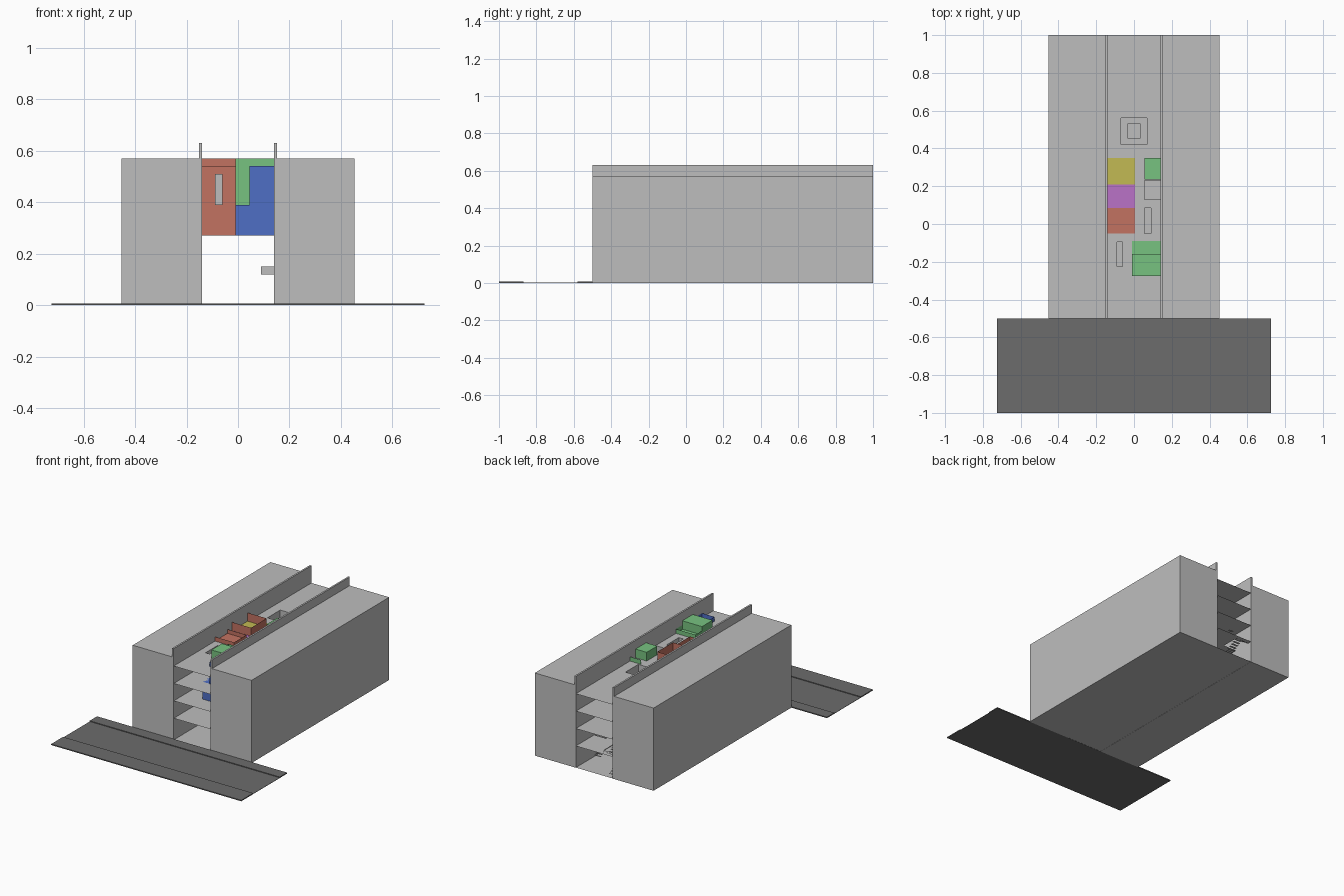
import bpy, bmesh

if "Cube" in bpy.data.objects:
    bpy.data.objects.remove(bpy.data.objects["Cube"])


def lin(c):
    c /= 255
    return c / 12.92 if c <= 0.04045 else ((c + 0.055) / 1.055) ** 2.4


def mat(name, r, g, b):
    m = bpy.data.materials.new(name)
    m.diffuse_color = (lin(r), lin(g), lin(b), 1)
    m.use_nodes = True
    m.node_tree.nodes["Principled BSDF"].inputs["Base Color"].default_value = m.diffuse_color
    return m


GREY = mat("concrete_grey", 190, 190, 190)
ROAD = mat("road_grey", 108, 108, 108)
RED = mat("brick_red", 194, 114, 97)
GREEN = mat("soft_green", 119, 194, 128)
BLUE = mat("mid_blue", 79, 110, 197)
YELLOW = mat("mustard_yellow", 194, 186, 83)
PURPLE = mat("lilac_purple", 186, 114, 199)


def finish(name, bm, m):
    me = bpy.data.meshes.new(name)
    bm.to_mesh(me)
    bm.free()
    me.materials.append(m)
    ob = bpy.data.objects.new(name, me)
    bpy.context.collection.objects.link(ob)
    return ob


def quad(bm, *pts):
    bm.faces.new([bm.verts.new(p) for p in pts])


def flat(bm, x0, x1, y0, y1, z):
    quad(bm, (x0, y0, z), (x1, y0, z), (x1, y1, z), (x0, y1, z))


def walls(bm, x0, x1, y0, y1, z0, z1):
    c = [(x0, y0), (x1, y0), (x1, y1), (x0, y1)]
    for i in range(4):
        a, b = c[i], c[(i + 1) % 4]
        quad(bm, (*a, z0), (*b, z0), (*b, z1), (*a, z1))


def box(name, m, x0, x1, y0, y1, z0, z1, top=True):
    bm = bmesh.new()
    walls(bm, x0, x1, y0, y1, z0, z1)
    quad(bm, (x0, y1, z0), (x1, y1, z0), (x1, y0, z0), (x0, y0, z0))
    if top:
        flat(bm, x0, x1, y0, y1, z1)
    return finish(name, bm, m)


def plate(name, m, *r):
    bm = bmesh.new()
    flat(bm, *r)
    return finish(name, bm, m)


def floor(name, z, holes):
    """Thin floor split on a grid, leaving out the cells inside holes."""
    xs = sorted({-0.14, 0.14, *[v for h in holes for v in h[:2]]})
    ys = sorted({-0.5, 1.0, *[v for h in holes for v in h[2:]]})
    bm = bmesh.new()
    for x0, x1 in zip(xs, xs[1:]):
        for y0, y1 in zip(ys, ys[1:]):
            cx, cy = (x0 + x1) / 2, (y0 + y1) / 2
            if not any(h[0] < cx < h[1] and h[2] < cy < h[3] for h in holes):
                flat(bm, x0, x1, y0, y1, z)
    bmesh.ops.remove_doubles(bm, verts=bm.verts, dist=1e-5)
    bmesh.ops.dissolve_limit(bm, angle_limit=0.01, verts=bm.verts, edges=bm.edges)
    finish(name, bm, GREY)


# Neighbouring blocks and parapets
for side, s in (("left", -1), ("right", 1)):
    a, b = sorted((0.14 * s, 0.453 * s))
    box(side + "_block", GREY, a, b, -0.5, 1, 0, 0.57)
    a, b = sorted((0.14 * s, 0.152 * s))
    box(side + "_parapet", GREY, a, b, -0.5, 1, 0.57, 0.63)

# Street with raised pavements
box("road", ROAD, -0.725, 0.725, -0.87, -0.58, 0, 0.002)
box("near_pavement", ROAD, -0.725, 0.725, -1, -0.87, 0, 0.007)
box("far_pavement", ROAD, -0.725, 0.725, -0.58, -0.5, 0, 0.007)

# Floors with light wells
WELL = (-0.07, 0.07, 0.42, 0.56)
SMALL = (-0.035, 0.035, 0.455, 0.53)
SLOTS = [(-0.09, -0.06, -0.225, -0.095), (0.055, 0.09, -0.05, 0.085),
         (0.055, 0.14, 0.13, 0.23)]
floor("ground_floor", 0.001, [])
floor("first_floor", 0.15, [(-0.14, -0.04, 0.85, 0.97), (0.05, 0.14, 0.62, 0.8)])
floor("second_floor", 0.27, [SMALL])
floor("third_floor", 0.39, [WELL])
floor("roof_floor", 0.51, [WELL] + SLOTS)
bm = bmesh.new()
walls(bm, *WELL, 0.27, 0.51)
for s in SLOTS:
    walls(bm, *s, 0.39, 0.51)
finish("light_well_walls", bm, GREY)

# Left row of homes, two storeys
for n, m, y0, y1 in (("red", RED, -0.05, 0.085), ("purple", PURPLE, 0.085, 0.21),
                     ("yellow", YELLOW, 0.21, 0.35)):
    for k, z in enumerate((0.27, 0.39)):
        box(f"{n}_home_{k + 1}", m, -0.14, 0.005 if k else -0.01, y0, y1, z, z + 0.12)
    plate(n + "_terrace", m, -0.14, 0.005, y0, y1, 0.512)

# Open roof screens, one low and one high
for n, y0, y1, z in (("low", -0.05, 0.085, 0.54), ("high", 0.135, 0.305, 0.57)):
    bm = bmesh.new()
    walls(bm, -0.14, 0.005, y0, y1, 0.51, z)
    finish(n + "_roof_screen", bm, RED)

# Right row of homes
box("blue_lower_home", BLUE, -0.01, 0.14, -0.375, -0.09, 0.27, 0.39)
box("blue_upper_home", BLUE, 0.045, 0.14, -0.375, -0.275, 0.39, 0.51)
box("green_front_home", GREEN, -0.01, 0.14, -0.275, -0.09, 0.39, 0.512)
box("green_front_roof_room", GREEN, -0.01, 0.14, -0.275, -0.16, 0.512, 0.57)
box("green_rear_home", GREEN, 0.055, 0.14, 0.235, 0.41, 0.39, 0.509)
box("green_rear_roof_room", GREEN, 0.055, 0.14, 0.235, 0.35, 0.51, 0.57)

# Low terrace walls
for n, m, r in (("blue", BLUE, (0.045, 0.14, -0.375, -0.275)),
                ("green", GREEN, (-0.01, 0.14, -0.16, -0.09))):
    bm = bmesh.new()
    walls(bm, *r, 0.51, 0.54)
    finish(n + "_terrace_wall", bm, m)
bm = bmesh.new()
quad(bm, (0.055, 0.41, 0.51), (0.14, 0.41, 0.51), (0.14, 0.41, 0.54), (0.055, 0.41, 0.54))
finish("green_rear_terrace_wall", bm, GREEN)


# Stairs made of thin treads
def flight(name, x0, x1, y0, dy, z0, n, rise=0.01):
    bm = bmesh.new()
    for i in range(n):
        a, b = sorted((y0 + i * dy, y0 + (i + 1) * dy))
        flat(bm, x0, x1, a, b, z0 + i * rise)
    finish(name, bm, GREY)


flight("left_stair_lower", -0.14, -0.09, 0.97, -0.017, 0.01, 7)
flight("left_stair_upper", -0.09, -0.04, 0.85, 0.017, 0.09, 7)
flight("second_stair_lower", -0.14, -0.09, 0.97, -0.015, 0.16, 8)
flight("second_stair_upper", -0.09, -0.06, 0.85, 0.017, 0.25, 2)
flight("right_stair", 0.09, 0.14, 0.8, -0.012, 0.01, 11)
box("right_stair_landing", GREY, 0.09, 0.14, 0.62, 0.668, 0.12, 0.15, top=False)
for i in range(4):
    plate(f"turn_tread_{i + 1}", GREY, 0.08 - i * 0.01, 0.09 - i * 0.01,
          0.62, 0.668, 0.125 + i * 0.007)
